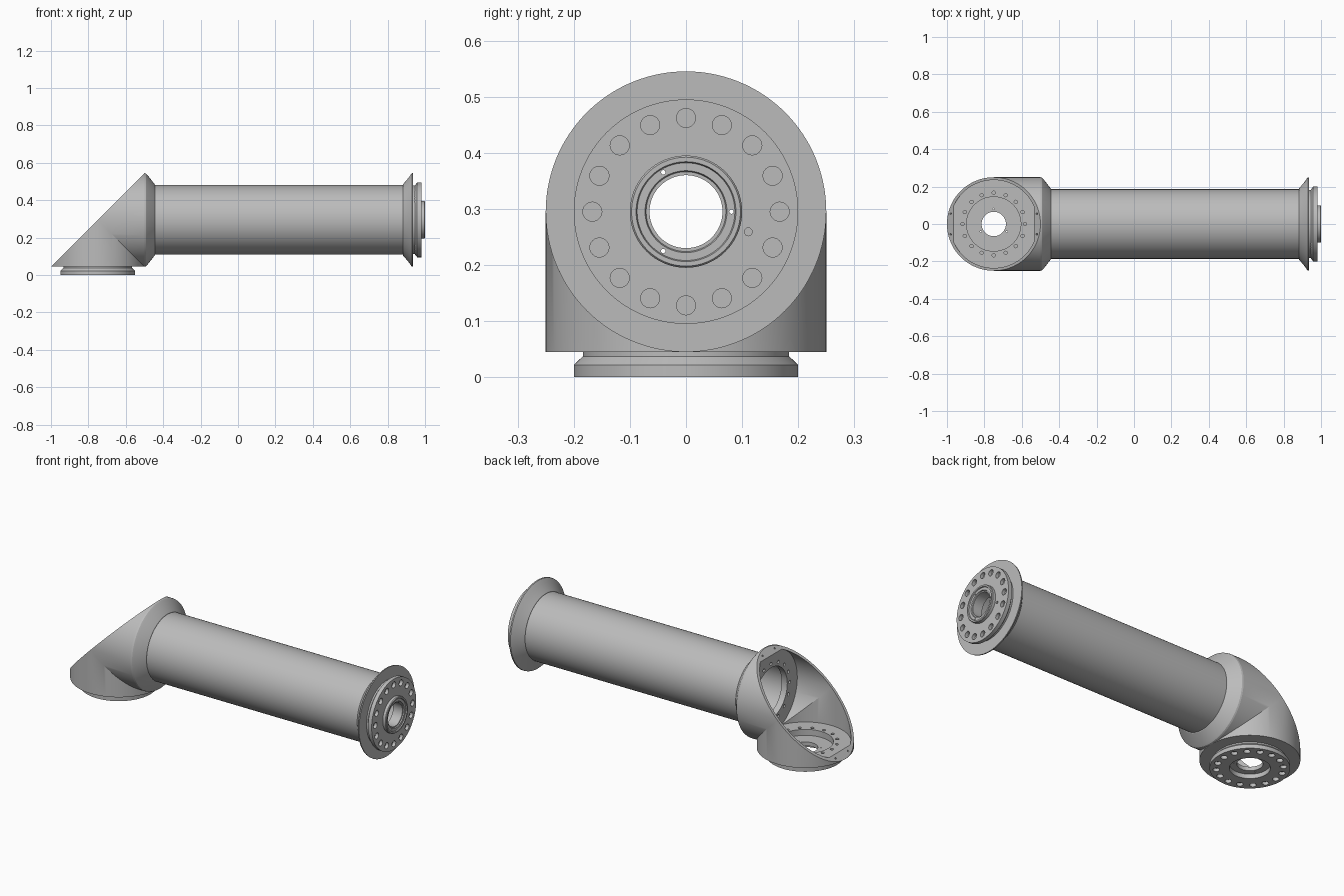
import bpy, bmesh, math
from mathutils import Matrix, Vector

if "Cube" in bpy.data.objects:
    bpy.data.objects.remove(bpy.data.objects["Cube"])

SEG = 128
AXIS_Z = 0.295                       # height of the tube axis
JOINT = Vector((-0.75, 0, AXIS_Z))   # where the two elbow axes cross
ALONG_X = Matrix.Translation((0, 0, AXIS_Z)) @ Matrix.Rotation(math.pi / 2, 4, 'Y')
ALONG_Z = Matrix.Translation((-0.75, 0, 0))

metal = bpy.data.materials.new("grey metal")
metal.use_nodes = True
metal.diffuse_color = (0.5, 0.5, 0.5, 1)
metal.node_tree.nodes["Principled BSDF"].inputs["Base Color"].default_value = (0.5, 0.5, 0.5, 1)


def add_object(name, bm):
    bmesh.ops.recalc_face_normals(bm, faces=bm.faces)
    mesh = bpy.data.meshes.new(name)
    bm.to_mesh(mesh)
    bm.free()
    mesh.materials.append(metal)
    obj = bpy.data.objects.new(name, mesh)
    bpy.context.collection.objects.link(obj)
    return obj


def activate(obj):
    bpy.ops.object.select_all(action='DESELECT')
    obj.select_set(True)
    bpy.context.view_layer.objects.active = obj


def smooth(obj):
    activate(obj)
    bpy.ops.object.shade_smooth_by_angle(angle=math.radians(25))


def revolve(name, profile, matrix):
    """Turn a closed (along, radius) profile around the local z axis."""
    bm = bmesh.new()
    verts = [bm.verts.new((r, 0, a)) for a, r in profile]
    edges = [bm.edges.new((verts[i - 1], verts[i])) for i in range(len(verts))]
    bmesh.ops.spin(bm, geom=verts + edges, cent=(0, 0, 0), axis=(0, 0, 1),
                   angle=math.tau, steps=SEG, use_duplicate=False)
    bmesh.ops.remove_doubles(bm, verts=bm.verts, dist=1e-5)
    bm.transform(matrix)
    return add_object(name, bm)


def drill(bm, radius, a, b, x=0, y=0, matrix=Matrix(), sides=24):
    """Add one cylinder cutter running from a to b along the local z axis."""
    bmesh.ops.create_cone(bm, cap_ends=True, segments=sides, radius1=radius, radius2=radius,
                          depth=b - a,
                          matrix=matrix @ Matrix.Translation((x, y, (a + b) / 2)))


def ring(count, radius, start=0):
    for i in range(count):
        t = start + math.tau * i / count
        yield radius * math.cos(t), radius * math.sin(t)


def cut(obj, bm):
    cutter = add_object("hole_cutter", bm)
    cutter.hide_render = True
    mod = obj.modifiers.new("holes", 'BOOLEAN')
    mod.operation = 'DIFFERENCE'
    mod.solver = 'EXACT'
    mod.object = cutter
    activate(obj)
    bpy.ops.object.modifier_apply(modifier=mod.name)
    bpy.data.objects.remove(cutter)


def elbow_shell(bm, radius, depth):
    """Two mitred legs, one down and one to +x, open on the slanted plane."""
    leg = bmesh.new()
    bmesh.ops.create_cone(leg, cap_ends=True, segments=SEG, radius1=radius,
                          radius2=radius, depth=2 * depth)
    for normal in ((1, 0, 1), (-1, 0, 1)):
        bmesh.ops.bisect_plane(leg, geom=leg.verts[:] + leg.edges[:] + leg.faces[:], dist=1e-6,
                               plane_co=(0, 0, 0), plane_no=normal, clear_outer=True)
    mesh = bpy.data.meshes.new("leg")
    leg.to_mesh(mesh)
    bm.from_mesh(mesh)
    # Second leg is the first reflected in the mitre plane
    mesh.transform(Matrix(((0, 0, -1, 0), (0, 1, 0, 0), (-1, 0, 0, 0), (0, 0, 0, 1))))
    bm.from_mesh(mesh)
    leg.free()
    bpy.data.meshes.remove(mesh)


# Elbow housing: outer and inner shells joined by the slanted rim
bm = bmesh.new()
elbow_shell(bm, 0.25, 0.25)
elbow_shell(bm, 0.235, 0.215)
bmesh.ops.remove_doubles(bm, verts=bm.verts, dist=1e-5)
bmesh.ops.triangle_fill(bm, use_beauty=True, use_dissolve=False,
                        edges=[e for e in bm.edges if e.is_boundary])
bm.transform(Matrix.Translation(JOINT))
elbow = add_object("elbow_housing", bm)

# Elbow openings, bolt holes in both flanges and rim screw holes
holes = bmesh.new()
to_x = Matrix.Translation(JOINT) @ Matrix.Rotation(math.pi / 2, 4, 'Y')
to_down = Matrix.Translation(JOINT) @ Matrix.Rotation(math.pi, 4, 'X')
for m in (to_x, to_down):
    drill(holes, 0.145, 0.18, 0.28, matrix=m, sides=96)
    for x, y in ring(16, 0.167):
        drill(holes, 0.009, 0.19, 0.28, x, y, m, 16)
into_rim = Matrix.Translation(JOINT) @ Matrix.Rotation(math.radians(135), 4, 'Y')
for x in (-0.23, 0.23):
    for y in (-0.055, 0.055):
        drill(holes, 0.005, -0.02, 0.014, x * math.sqrt(2), y, into_rim, 12)
cut(elbow, holes)
smooth(elbow)

# Long hollow tube
tube = revolve("tube", [(-0.5, 0.16), (-0.5, 0.186), (0.93, 0.186), (0.93, 0.16)], ALONG_X)
smooth(tube)

# Flared collars at both tube ends
smooth(revolve("elbow_collar", [(-0.5, 0.18), (-0.5, 0.25), (-0.492, 0.248), (-0.485, 0.241),
                                (-0.445, 0.19), (-0.443, 0.18)], ALONG_X))
smooth(revolve("end_collar", [(0.88, 0.18), (0.882, 0.19), (0.914, 0.228), (0.924, 0.243),
                              (0.929, 0.249), (0.936, 0.25), (0.936, 0.18)], ALONG_X))

# End connector with a raised stepped spigot
end = revolve("end_connector", [
    (0.93, 0.065), (0.93, 0.183), (0.945, 0.183), (0.958, 0.2), (0.98, 0.2),
    (0.98, 0.1), (0.996, 0.1), (1.0, 0.097), (1.0, 0.089), (0.994, 0.087),
    (0.994, 0.073), (0.988, 0.071), (0.988, 0.065)], ALONG_X)
holes = bmesh.new()
for x, y in ring(16, 0.167):
    drill(holes, 0.017, 0.962, 1.0, x, y, ALONG_X)
    drill(holes, 0.01, 0.92, 0.9625, x, y, ALONG_X, 16)
for x, y in ring(3, 0.081, math.pi / 2):
    drill(holes, 0.004, 0.92, 1.01, x, y, ALONG_X, 12)
drill(holes, 0.007, 0.965, 1.0, 0.036, 0.111, ALONG_X, 16)
cut(end, holes)
smooth(end)

# Base connector with a matching socket underneath
base = revolve("base_connector", [
    (0.0, 0.102), (0.0, 0.2), (0.022, 0.2), (0.037, 0.184), (0.046, 0.184),
    (0.046, 0.065), (0.024, 0.065), (0.024, 0.1), (0.003, 0.1)], ALONG_Z)
holes = bmesh.new()
for x, y in ring(16, 0.167):
    drill(holes, 0.017, -0.02, 0.018, x, y, ALONG_Z)
    drill(holes, 0.01, 0.0175, 0.06, x, y, ALONG_Z, 16)
for x, y in ring(3, 0.081, math.pi / 2):
    drill(holes, 0.004, 0.01, 0.06, x, y, ALONG_Z, 12)
cut(base, holes)
smooth(base)
